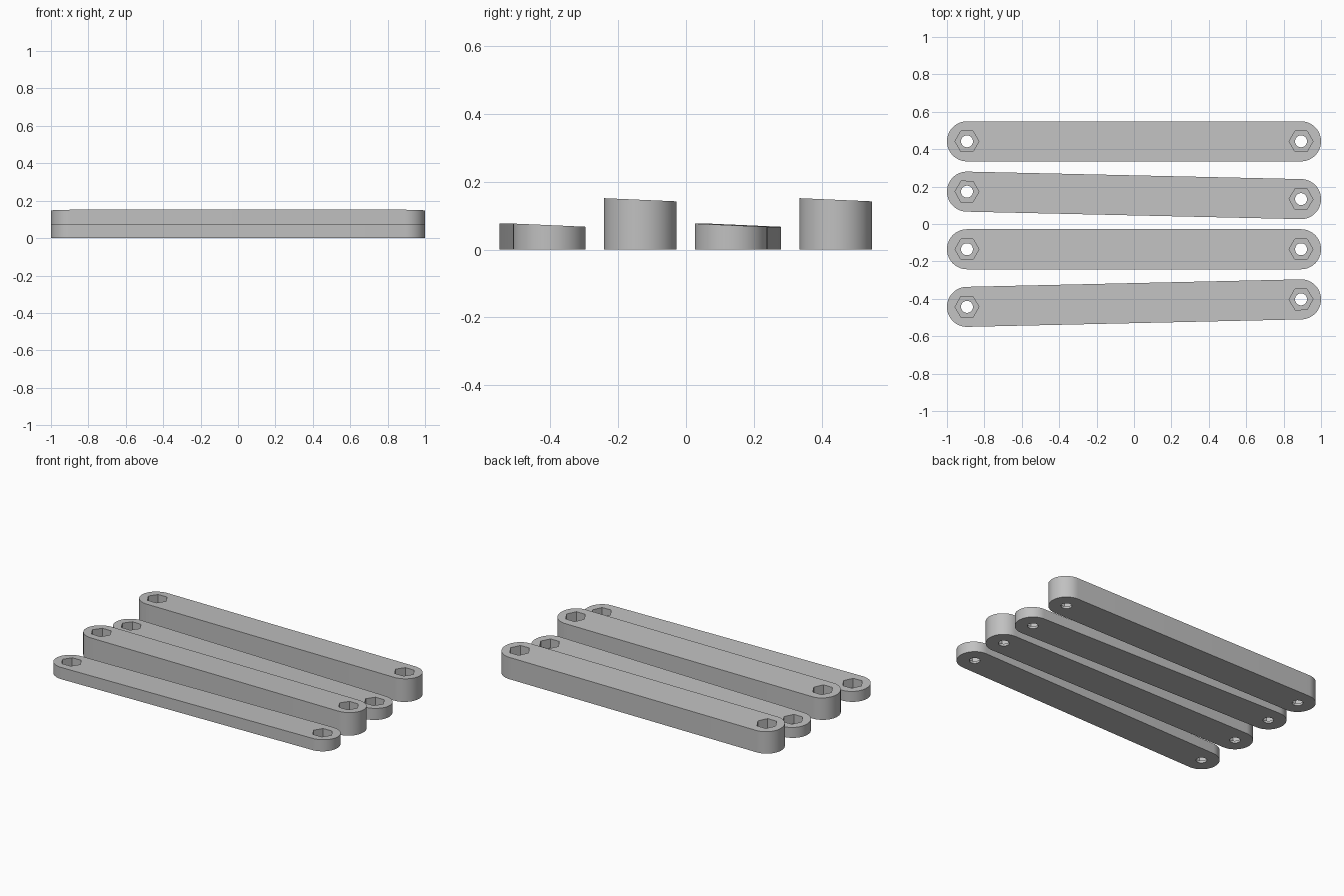
import bpy, bmesh, math
from mathutils import Matrix

cube = bpy.data.objects.get("Cube")
if cube:
    bpy.data.objects.remove(cube, do_unlink=True)

R = 0.107           # rounded end radius
REACH = 0.893       # end centre distance in x
SLOPE = 0.044       # top falls towards the back of each bar
FLOOR = 0.015       # material left under the nut pockets

grey = bpy.data.materials.new("light grey plastic")
grey.use_nodes = True
colour = (0.53, 0.53, 0.53, 1)
grey.diffuse_color = colour
grey.node_tree.nodes["Principled BSDF"].inputs["Base Color"].default_value = colour


def add_object(name, bm):
    mesh = bpy.data.meshes.new(name)
    bm.to_mesh(mesh)
    bm.free()
    mesh.materials.append(grey)
    obj = bpy.data.objects.new(name, mesh)
    bpy.context.collection.objects.link(obj)
    return obj


def prism(name, sides, radius, x, bottom, top):
    bm = bmesh.new()
    bmesh.ops.create_cone(bm, cap_ends=True, segments=sides, radius1=radius,
                          radius2=radius, depth=top - bottom,
                          matrix=Matrix.Translation((x, 0, (bottom + top) / 2))
                          @ Matrix.Rotation(math.pi / 2, 4, 'Z'))
    return add_object(name, bm)


def cut(obj, cutter):
    mod = obj.modifiers.new("cut", 'BOOLEAN')
    mod.operation = 'DIFFERENCE'
    mod.solver = 'EXACT'
    mod.object = cutter
    bpy.context.view_layer.objects.active = obj
    bpy.ops.object.modifier_apply(modifier=mod.name)
    bpy.data.objects.remove(cutter, do_unlink=True)


def bar(name, y_right, y_left, height):
    dy = y_left - y_right
    half = math.hypot(2 * REACH, dy) / 2

    # Rounded bar outline, raised to a slightly sloping top
    bm = bmesh.new()
    n = 32
    outline = []
    for side in (1, -1):
        for i in range(n + 1):
            a = math.pi * (i / n - 0.5)
            outline.append((side * (half + R * math.cos(a)), side * R * math.sin(a)))
    low = [bm.verts.new((x, y, 0)) for x, y in outline]
    high = [bm.verts.new((x, y, height - SLOPE * y)) for x, y in outline]
    bm.faces.new(low[::-1])
    bm.faces.new(high)
    for i in range(len(low)):
        j = (i + 1) % len(low)
        bm.faces.new((low[i], low[j], high[j], high[i]))
    obj = add_object(name, bm)

    # Hexagonal nut pockets above round through holes
    for x in (-half, half):
        cut(obj, prism("pocket_cutter", 6, 0.064, x, FLOOR, height + 0.1))
        cut(obj, prism("hole_cutter", 32, 0.032, x, -0.1, height + 0.1))

    obj.location = (0, (y_left + y_right) / 2, 0)
    obj.rotation_euler.z = math.atan2(dy, 2 * REACH)
    bpy.ops.object.select_all(action='DESELECT')
    obj.select_set(True)
    bpy.context.view_layer.objects.active = obj
    bpy.ops.object.shade_smooth_by_angle(angle=math.radians(30))


# Two thick straight bars and two thin, slightly turned bars
bar("thick_bar_back", 0.442, 0.442, 0.147)
bar("thin_bar_back", 0.173, 0.133, 0.072)
bar("thick_bar_front", -0.135, -0.135, 0.147)
bar("thin_bar_front", -0.443, -0.403, 0.072)
